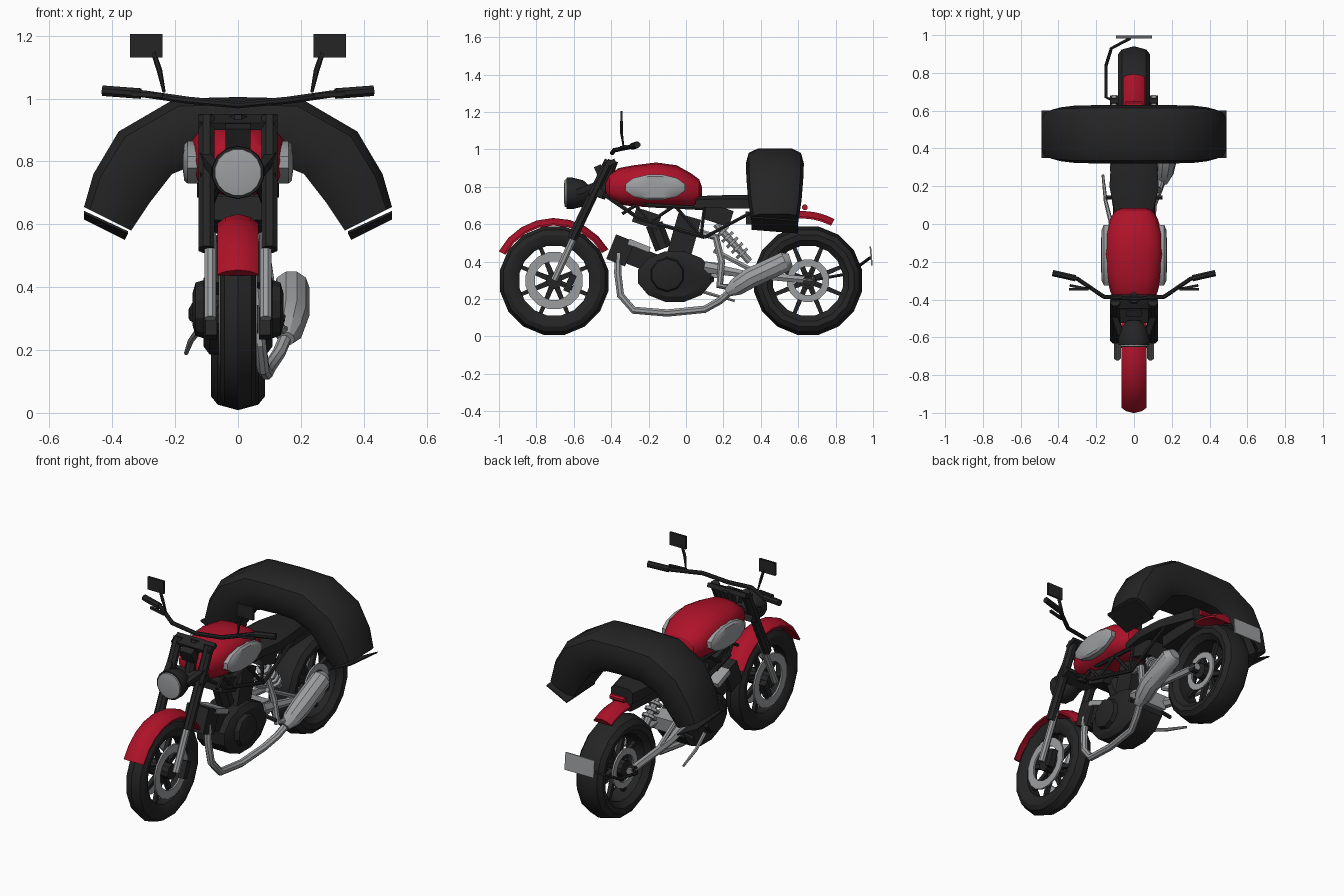
import bpy
import bmesh
from math import sin, cos, pi, radians, copysign
from mathutils import Vector, Matrix

default_cube = bpy.data.objects.get("Cube")
if default_cube:
    bpy.data.objects.remove(default_cube, do_unlink=True)


def make_material(name, colour):
    material = bpy.data.materials.new(name)
    material.use_nodes = True
    material.diffuse_color = (*colour, 1)
    shader = material.node_tree.nodes["Principled BSDF"]
    shader.inputs["Base Color"].default_value = (*colour, 1)
    shader.inputs["Roughness"].default_value = .6
    return material


black = make_material("matte black", (.018, .018, .018))
red = make_material("paint red", (.42, .006, .022))
grey = make_material("metal grey", (.33, .34, .35))
parts = []


def finish(name, bm, material):
    """Turn a bmesh into a named, coloured object."""
    bmesh.ops.recalc_face_normals(bm, faces=bm.faces)
    mesh = bpy.data.meshes.new(name)
    bm.to_mesh(mesh)
    bm.free()
    mesh.materials.append(material)
    part = bpy.data.objects.new(name, mesh)
    bpy.context.collection.objects.link(part)
    parts.append(part)
    return part


def loft(name, rings, material, closed=False):
    """Skin a series of rings, capped at the ends or joined into a loop."""
    bm = bmesh.new()
    loops = [[bm.verts.new(p) for p in ring] for ring in rings]
    following = loops[1:] + loops[:1] if closed else loops[1:]
    for a, b in zip(loops, following):
        for i in range(len(a)):
            bm.faces.new((a[i - 1], a[i], b[i], b[i - 1]))
    if not closed:
        bm.faces.new(loops[0])
        bm.faces.new(loops[-1])
    return finish(name, bm, material)


def lathe(name, centre, profile, material, sides=16, closed=False, axis="X", stretch=(1, 1)):
    """Spin (offset, radius) points about the x or y axis."""
    rings = []
    for offset, radius in profile:
        ring = []
        for i in range(sides):
            a = 2 * pi * (i + .5) / sides
            u, v = radius * cos(a) * stretch[0], radius * sin(a) * stretch[1]
            local = (offset, u, v) if axis == "X" else (u, offset, v)
            ring.append(Vector(centre) + Vector(local))
        rings.append(ring)
    return loft(name, rings, material, closed)


def tube(name, path, radii, material, sides=8):
    """Sweep a circle along points; radii is one number or one per point."""
    path = [Vector(p) for p in path]
    if not isinstance(radii, (list, tuple)):
        radii = [radii] * len(path)
    span = path[-1] - path[0]
    guide = Vector((0, 0, 1)) if abs(span.x) > .7 * span.length else Vector((1, 0, 0))
    rings = []
    for i, p in enumerate(path):
        along = (path[min(i + 1, len(path) - 1)] - path[max(i - 1, 0)]).normalized()
        u = along.cross(guide).normalized()
        v = along.cross(u)
        angles = [2 * pi * (k + .5) / sides for k in range(sides)]
        rings.append([p + radii[i] * (u * cos(a) + v * sin(a)) for a in angles])
    return loft(name, rings, material)


def box(name, centre, size, material, pitch=0):
    """Box tilted about the x axis by pitch degrees."""
    bm = bmesh.new()
    matrix = Matrix.Translation(centre) @ Matrix.Rotation(radians(pitch), 4, "X") @ Matrix.Diagonal((*size, 1))
    bmesh.ops.create_cube(bm, size=1, matrix=matrix)
    return finish(name, bm, material)


def fender(name, centre, inner, outer, start, end, half_width, material):
    """Curved guard around a wheel, crowned in the middle."""
    rings = []
    for i in range(9):
        a = radians(start + (end - start) * i / 8)
        section = [(-1, inner), (-1, outer - .03), (-.6, outer - .01), (0, outer),
                   (.6, outer - .01), (1, outer - .03), (1, inner)]
        rings.append([(x * half_width, centre[1] + r * cos(a), centre[2] + r * sin(a)) for x, r in section])
    return loft(name, rings, material)


def wheel(label, centre, half, disc_radius):
    """Tyre, rim, spokes, hub and a brake disc on each side."""
    tyre = [(-.6, .19), (-.95, .22), (-1, .25), (-.75, .277), (0, .295),
            (.75, .277), (1, .25), (.95, .22), (.6, .19)]
    lathe(label + "_tyre", centre, [(x * half, r) for x, r in tyre], black, closed=True)
    lathe(label + "_hub", centre, [(-.065, .045), (.065, .045)], black, 10)
    for k in range(8):
        a = 2 * pi * (k + .5) / 8
        tip = Vector(centre) + Vector((0, .2 * cos(a), .2 * sin(a)))
        tube(f"{label}_spoke_{k + 1}", [centre, tip], [.022, .014], black, 4)
    for s, side in ((1, "left"), (-1, "right")):
        rim = [(.05, disc_radius), (.06, disc_radius), (.06, disc_radius * .68), (.05, disc_radius * .68)]
        lathe(f"{label}_{side}_brake_disc", centre, [(s * x, r) for x, r in rim], grey, closed=True)


# Wheels and guards
front_axle, rear_axle = (0, -.705, .298), (0, .652, .298)
wheel("front", front_axle, .058, .155)
wheel("rear", rear_axle, .086, .115)
fender("front_fender", front_axle, .295, .335, 30, 152, .065, red)
fender("rear_fender", (0, .62, .3), .33, .37, 62, 96, .058, red)
lathe("tail_light", (0, .635, .69), [(-.045, .016), (.045, .016)], red, 8)

# Fuel tank: length, half width, bottom, top
tank_sections = [(-.43, .05, .77, .82), (-.41, .1, .73, .865), (-.36, .125, .705, .9), (-.28, .145, .695, .915),
                 (-.16, .157, .69, .93), (-.05, .15, .69, .915), (.03, .125, .69, .87),
                 (.07, .1, .71, .84), (.085, .06, .75, .8)]
rings = []
for y, w, low, high in tank_sections:
    ring = []
    for i in range(16):
        a = 2 * pi * i / 16
        u, v = [copysign(abs(t) ** .8, t) for t in (cos(a), sin(a))]
        ring.append((w * u, y, (low + high) / 2 + v * (high - low) / 2))
    rings.append(ring)
loft("fuel_tank", rings, red)

# Seat and tail
seat = [(.05, .1, .69, .75), (.2, .13, .685, .755), (.36, .12, .685, .755), (.6, .07, .66, .74)]
loft("seat", [[(-w, y, low), (-w, y, high - .02), (-w * .7, y, high), (w * .7, y, high),
               (w, y, high - .02), (w, y, low)] for y, w, low, high in seat], black)
box("battery_box", (0, .17, .65), (.17, .15, .09), black, -18)
box("tail_tray", (0, .46, .64), (.12, .28, .07), black, 3)

# Luggage roll draped over the seat
outer = [(.49, .655), (.46, .76), (.38, .895), (.2, 1)]
inner = [(.34, .58), (.28, .67), (.21, .76), (.11, .8)]
spread = [.82, .92, .98, 1]
half_arch = list(zip(outer, inner, spread))
arch = half_arch + [((0, 1.005), (0, .805), 1)] + [((-o[0], o[1]), (-i[0], i[1]), k) for o, i, k in half_arch[::-1]]
section = [(0, -.11), (.2, -.14), (.6, -.155), (.88, -.14), (1, -.09),
           (1, .09), (.88, .14), (.6, .155), (.2, .14), (0, .11)]
loft("luggage_roll", [[(i[0] + (o[0] - i[0]) * t, .475 + y * k, i[1] + (o[1] - i[1]) * t) for t, y in section]
                      for o, i, k in arch], black)

# Exhaust on one side
tube("exhaust_pipe", [(.05, -.36, .46), (.06, -.365, .34), (.07, -.35, .22), (.08, -.28, .14), (.09, -.1, .125),
                      (.1, .1, .145), (.13, .18, .19), (.16, .26, .26)], .021, grey)
tube("rear_exhaust_pipe", [(.05, .06, .56), (.08, .16, .53), (.1, .19, .4), (.13, .18, .27), (.15, .26, .26)],
     .02, grey)
tube("muffler", [(.155, .22, .235), (.16, .27, .265), (.17, .34, .31), (.17, .53, .40), (.17, .56, .41)],
     [.025, .05, .057, .057, .035], grey, 10)

# V-twin engine
lathe("crankcase", (0, -.06, .32), [(-.11, .12), (-.09, .15), (.09, .15), (.11, .12)], black, 12, stretch=(1.35, .93))
tube("front_cylinder", [(0, -.1, .36), (0, -.39, .475)], .075, black, 4)
tube("front_cylinder_head", [(0, -.3, .44), (0, -.4, .48)], .1, black, 4)
tube("rear_cylinder", [(0, -.06, .36), (0, .02, .64)], .09, black, 4)
box("front_cylinder_fins", (0, -.25, .485), (.15, .12, .03), grey, -22)
box("gearbox_plate", (0, .11, .36), (.17, .14, .08), grey, -8)
box("air_box", (0, -.21, .63), (.19, .14, .08), black, -18)
tube("intake", [(0, -.17, .6), (0, -.12, .47)], .05, black)

# Rear suspension
tube("shock_body", [(.03, .16, .6), (.03, .34, .4)], .02, grey)
for k in range(5):
    p = Vector((.03, .19 + k * .026, .566 - k * .029))
    tube(f"shock_coil_{k + 1}", [p, p + Vector((0, .011, -.012))], .042, grey)

# Headlight
lathe("headlight_shell", (0, -.64, .765), [(0, .083), (.03, .085), (.09, .07), (.13, .035)], black, 14, axis="Y")
lathe("headlight_lens", (0, -.64, .765), [(-.012, .05), (-.008, .074), (.002, .076)], grey, 16, axis="Y")

# Steering clamps, dials and bars
box("upper_clamp", (0, -.41, .925), (.25, .07, .025), black, 24)
box("lower_clamp", (0, -.48, .76), (.24, .08, .035), black, 24)
tube("steering_stem", [(0, -.46, .74), (0, -.39, .94)], .03, black)
box("instrument_panel", (0, -.46, .88), (.08, .04, .07), black, 24)
bar_half = [(.42, -.265, 1.025), (.3, -.29, 1.015), (.16, -.385, .995)]
tube("handlebar", bar_half + [(0, -.395, .98)] + [(-x, y, z) for x, y, z in bar_half[::-1]], .012, black)

# Parts repeated on both sides
for s, side in ((1, "left"), (-1, "right")):
    def paired(name, path, radii, material, sides=8):
        tube(f"{side}_{name}", [(s * x, y, z) for x, y, z in path], radii, material, sides)

    lathe(side + "_tank_panel", (s * .125, -.165, .797), [(0, 1), (s * .035, 1), (s * .046, .85), (s * .05, .4)],
          grey, 12, stretch=(.165, .07))
    # Fork
    paired("fork_leg", [(.088, -.705, .3), (.088, -.58, .57)], .02, grey)
    paired("fork_sleeve", [(.1, -.61, .52), (.1, -.41, .94)], .028, black)
    paired("brake_caliper", [(.085, -.64, .24), (.085, -.6, .33)], .025, black, 4)
    paired("headlight_bracket", [(.11, -.46, .82), (.07, -.58, .77)], .022, black, 4)
    # Grips, levers and mirrors
    paired("grip", [(.43, -.26, 1.025), (.31, -.287, 1.016)], .018, black)
    paired("lever", [(.24, -.345, 1.01), (.34, -.325, 1.015)], .01, black, 4)
    paired("mirror_stalk", [(.235, -.335, 1.02), (.25, -.345, 1.09), (.27, -.345, 1.15)], [.005, .009, .008], black, 6)
    box(side + "_mirror", (s * .292, -.345, 1.168), (.104, .012, .075), black)
    # Trellis frame
    paired("frame_rail", [(.05, -.44, .76), (.1, -.25, .63), (.1, .1, .53)], .012, black, 6)
    paired("frame_top_rail", [(.06, -.4, .8), (.09, -.2, .7), (.09, .1, .685)], .012, black, 6)
    for k, (low, high) in enumerate([(-.34, -.27), (-.19, -.27), (-.19, -.06), (.08, -.06), (.08, .1)]):
        drop = .63 - (low + .25) * .29
        paired(f"frame_brace_{k + 1}", [(.1, low, drop), (.09, high, .7)], .01, black, 6)
    paired("seat_strut", [(.1, .1, .53), (.1, .4, .69)], .01, black, 6)
    # Engine cover, foot peg and swingarm
    lathe(side + "_engine_cover", (s * .1, -.1, .33), [(0, .095), (s * .035, .085), (s * .045, .05)], black, 10)
    paired("swingarm", [(.08, .1, .37), (.105, .3, .335), (.105, .68, .298)], [.035, .022, .022], grey, 6)
    paired("swingarm_brace", [(.085, .15, .46), (.1, .4, .33)], .014, grey, 6)
    paired("axle_nut", [(.085, .652, .298), (.125, .652, .298)], .028, black)
    paired("foot_peg", [(.09, .14, .31), (.15, .14, .3)], .012, black, 6)
    # Open flap below the luggage roll
    flap = [(.49, .35, .635), (.49, .6, .615), (.36, .6, .55), (.35, .35, .57)]
    loft(side + "_luggage_flap", [[(s * x, y, z + lift) for x, y, z in flap] for lift in (0, .008)], black)

# Side stand and number plate on its side arm
tube("side_stand", [(-.12, 0, .27), (-.15, .12, .23), (-.165, .26, .19)], [.012, .01, .007], grey, 6)
tube("plate_arm", [(-.1, .652, .3), (-.148, .67, .3), (-.148, .84, .33), (-.12, .93, .38), (-.02, .983, .42)],
     .009, black, 6)
box("number_plate", (0, .99, .43), (.19, .008, .1), grey, 5)

# Smooth the rounded surfaces and keep hard edges crisp
bpy.ops.object.select_all(action="DESELECT")
for part in parts:
    part.select_set(True)
bpy.context.view_layer.objects.active = parts[0]
bpy.ops.object.shade_smooth_by_angle(angle=radians(32))
